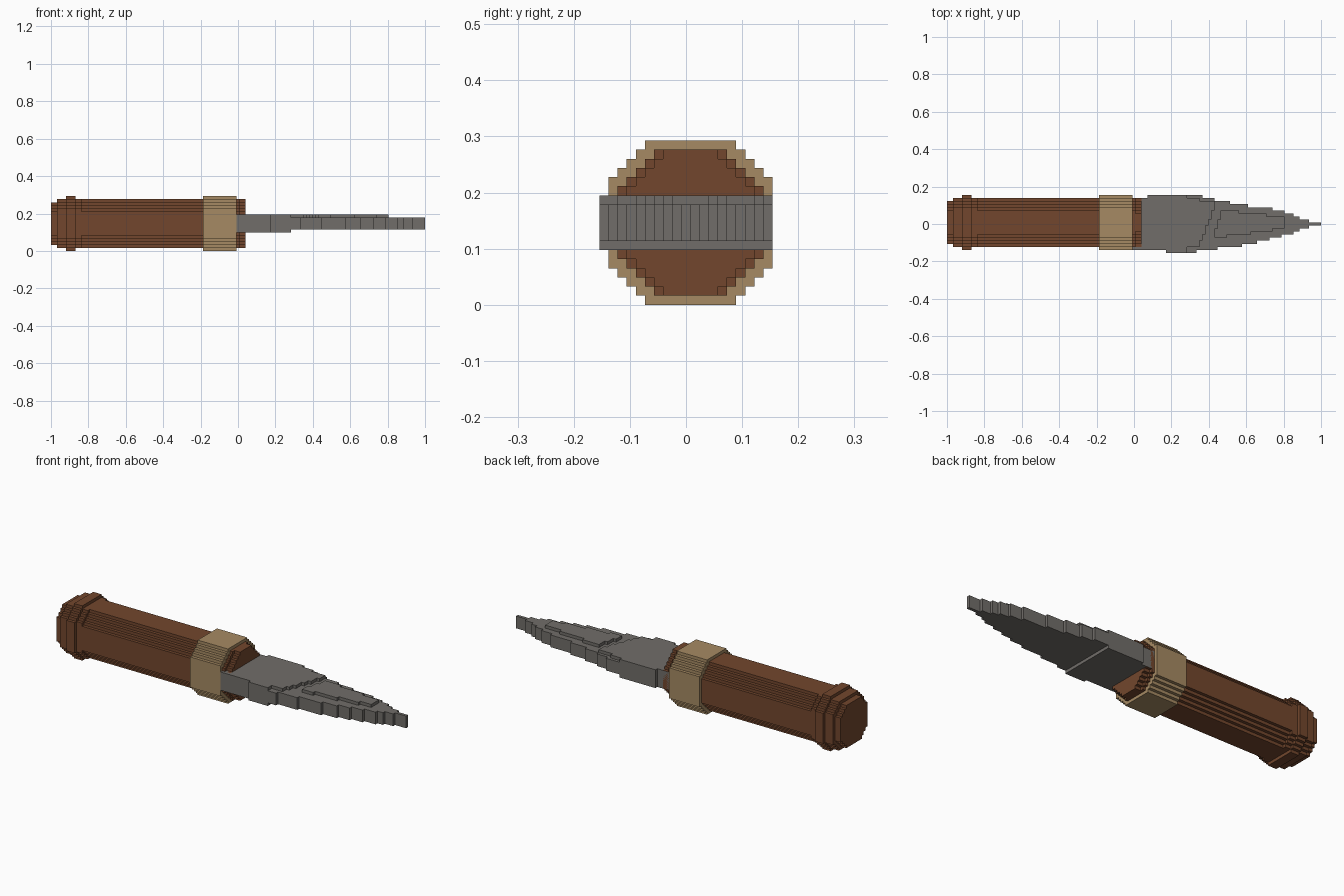
import bpy
import bmesh

V = 2 / 123          # size of one step of the stepped surfaces
MID_Y, MID_Z = 0.5, 9  # axis of the grip, in steps

default = bpy.data.objects.get("Cube")
if default:
    bpy.data.objects.remove(default, do_unlink=True)


def make_material(name, rgb):
    mat = bpy.data.materials.new(name)
    mat.use_nodes = True
    mat.diffuse_color = (*rgb, 1)
    bsdf = next(n for n in mat.node_tree.nodes if n.type == 'BSDF_PRINCIPLED')
    bsdf.inputs["Base Color"].default_value = (*rgb, 1)
    bsdf.inputs["Roughness"].default_value = 0.8
    return mat


wood = make_material("brown wood", (0.17, 0.062, 0.026))
brass = make_material("tan brass", (0.38, 0.255, 0.125))
steel = make_material("grey steel", (0.165, 0.155, 0.142))


def build(name, mat, prisms):
    """Each prism is (bottom ring, top ring) of matching points, in steps."""
    bm = bmesh.new()
    for low, high in prisms:
        a = [bm.verts.new([c * V for c in p]) for p in low]
        b = [bm.verts.new([c * V for c in p]) for p in high]
        bm.faces.new(a[::-1])
        bm.faces.new(b)
        for i in range(len(a)):
            j = (i + 1) % len(a)
            bm.faces.new((a[i], a[j], b[j], b[i]))
    bmesh.ops.recalc_face_normals(bm, faces=bm.faces)
    mesh = bpy.data.meshes.new(name)
    bm.to_mesh(mesh)
    bm.free()
    mesh.materials.append(mat)
    obj = bpy.data.objects.new(name, mesh)
    bpy.context.collection.objects.link(obj)
    return obj


def stepped_octagon(half, flat):
    """Octagon outline whose diagonals are staircases."""
    quarter = [(flat, half)]
    for i in range(half - flat):
        quarter += [(flat + i, half - i - 1), (flat + i + 1, half - i - 1)]
    ring = []
    for _ in range(4):
        ring += quarter
        quarter = [(z, -y) for y, z in quarter]
    return ring


def bar(x0, x1, half, flat):
    """Length of stepped octagon along x."""
    ring = stepped_octagon(half, flat)
    return [[(x, y + MID_Y, z + MID_Z) for y, z in ring] for x in (x0, x1)]


def plate(outline, z0, z1):
    return [[(x, y, z) for x, y in outline] for z in (z0, z1)]


def edge(start, runs):
    """Staircase of (end x, y) runs."""
    points = []
    for end, y in runs:
        points += [(start, y), (end, y)]
        start = end
    return points


def outline(start, upper, lower):
    return edge(start, upper) + edge(start, lower)[::-1]


# Grip: pommel, shaft and front collar
build("pommel", wood, [bar(-61.5, -59.5, 7, 4), bar(-59.5, -56.5, 8, 5),
                       bar(-56.5, -53.5, 9, 5), bar(-53.5, -51.5, 8, 5)])
build("grip", wood, [bar(-51.5, -11.5, 8, 4)])
build("collar", wood, [bar(-0.5, 0.5, 8, 4), bar(0.5, 2.5, 8, 3)])
build("ring", brass, [bar(-11.5, -0.5, 9, 5)])

# Blade: thick heel, thin stepped point
HEEL = 17.5
heel = outline(-0.5, [(4.5, 8.5), (HEEL, 9.5)], [(10.5, -8.5), (HEEL, -9.5)])
upper_ends = [22.5, 26.5, 31.5, 37.5, 45.5, 49.5, 52.5, 54.5, 57.5, 61.5]
lower_ends = [20.5, 27.5, 35.5, 40.5, 44.5, 48.5, 52.5, 54.5, 57.5, 61.5]
point = outline(HEEL,
                [(x, 9.5 - i) for i, x in enumerate(upper_ends)],
                [(x, i - 9.5) for i, x in enumerate(lower_ends)])
build("blade_heel", steel, [plate(heel, 6, 12)])
build("blade_point", steel, [plate(point, 7, 11)])

# Raised flakes on the upper face
shoulder = [(HEEL, 8.5), (21.5, 8.5), (21.5, 7.5), (26.5, 7.5), (26.5, 4.5),
            (25.5, 4.5), (25.5, 1.5), (24.5, 1.5), (24.5, -0.5),
            (23.5, -0.5), (23.5, -3.5), (22.5, -3.5), (22.5, -5.5),
            (21.5, -5.5), (21.5, -7.5), (HEEL, -7.5)]
ridge = [(28.5, 4.5), (34.5, 4.5), (34.5, 3.5), (43.5, 3.5), (43.5, 2.5),
         (49.5, 2.5), (49.5, -1.5), (45.5, -1.5), (45.5, -2.5),
         (38.5, -2.5), (38.5, -3.5), (30.5, -3.5), (30.5, -4.5),
         (26.5, -4.5), (26.5, -1.5), (27.5, -1.5), (27.5, 1.5), (28.5, 1.5)]
build("blade_shoulder", steel, [plate(shoulder, 11, 12)])
build("blade_ridge", steel, [plate(ridge, 11, 12)])
